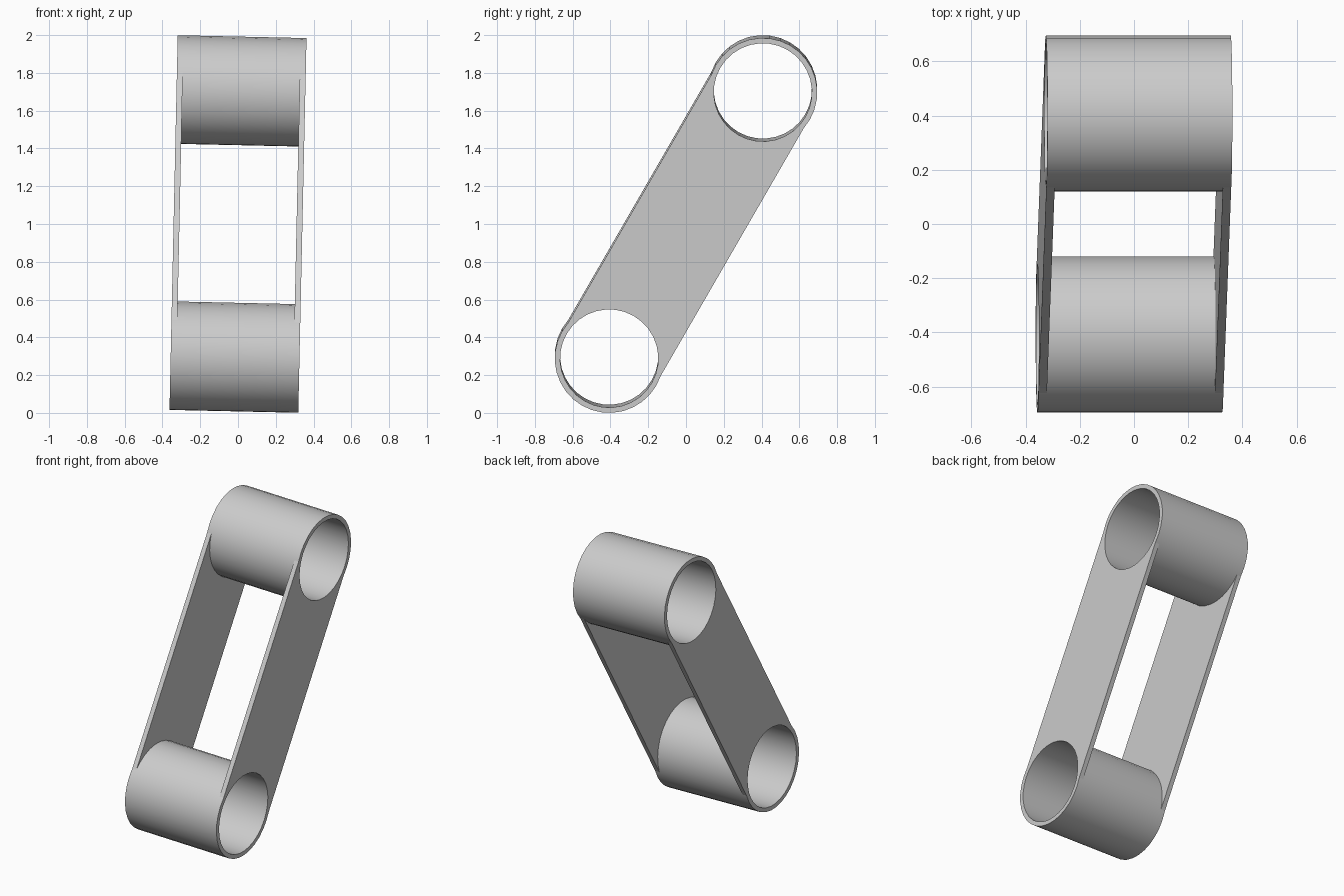
import bpy, bmesh
from math import sin, cos, pi, radians
from mathutils import Matrix

cube = bpy.data.objects.get("Cube")
if cube:
    bpy.data.objects.remove(cube, do_unlink=True)

SIDES = 32
R_OUT, R_IN = 0.288, 0.26      # tube radii
HALF_W = 0.341                 # half length of the tubes
REACH = 0.8136                 # link centre to tube centre
THICK = 0.031                  # side plate thickness

# Link lies along local z, then leans back and tilts slightly sideways
POSE = (Matrix.Translation((0, 0, 1)) @ Matrix.Rotation(0.022, 4, 'Y')
        @ Matrix.Rotation(radians(-30), 4, 'X'))

steel = bpy.data.materials.new("light_grey")
steel.use_nodes = True
GREY = (0.6, 0.6, 0.6, 1)
steel.diffuse_color = GREY
steel.node_tree.nodes["Principled BSDF"].inputs["Base Color"].default_value = GREY


def finish(name, bm):
    bmesh.ops.recalc_face_normals(bm, faces=bm.faces)
    bm.transform(POSE)
    mesh = bpy.data.meshes.new(name)
    bm.to_mesh(mesh)
    bm.free()
    mesh.materials.append(steel)
    obj = bpy.data.objects.new(name, mesh)
    bpy.context.collection.objects.link(obj)
    bpy.ops.object.select_all(action='DESELECT')
    obj.select_set(True)
    bpy.context.view_layer.objects.active = obj
    bpy.ops.object.shade_smooth_by_angle(angle=radians(30))


def point(k, radius, centre):
    """Point k of a circle in the yz plane, counted from the z direction."""
    a = 2 * pi * k / SIDES
    return radius * sin(a), centre + radius * cos(a)


def tube(name, centre):
    bm = bmesh.new()
    section = [(-HALF_W, R_OUT), (HALF_W, R_OUT), (HALF_W, R_IN), (-HALF_W, R_IN)]
    rings = [[bm.verts.new((x, *point(k, r, centre))) for k in range(SIDES)]
             for x, r in section]
    for i, ring in enumerate(rings):
        after = rings[(i + 1) % len(rings)]
        for k in range(SIDES):
            n = (k + 1) % SIDES
            bm.faces.new((ring[k], ring[n], after[n], after[k]))
    finish(name, bm)


def plate(name, x_start, x_end):
    # Long plate whose ends are scooped to fit the tubes
    arc = SIDES // 4 - 1
    low = [point(k, R_OUT, -REACH) for k in range(-arc, arc + 1)]
    outline = low + [(-y, -z) for y, z in low]
    bm = bmesh.new()
    face = bm.faces.new([bm.verts.new((x_start, y, z)) for y, z in outline])
    out = bmesh.ops.extrude_face_region(bm, geom=[face], use_keep_orig=True)
    moved = [v for v in out["geom"] if isinstance(v, bmesh.types.BMVert)]
    bmesh.ops.translate(bm, verts=moved, vec=(x_end - x_start, 0, 0))
    finish(name, bm)


tube("upper_tube", REACH)
tube("lower_tube", -REACH)
plate("left_side_plate", HALF_W - THICK, HALF_W)
plate("right_side_plate", -HALF_W, THICK - HALF_W)
